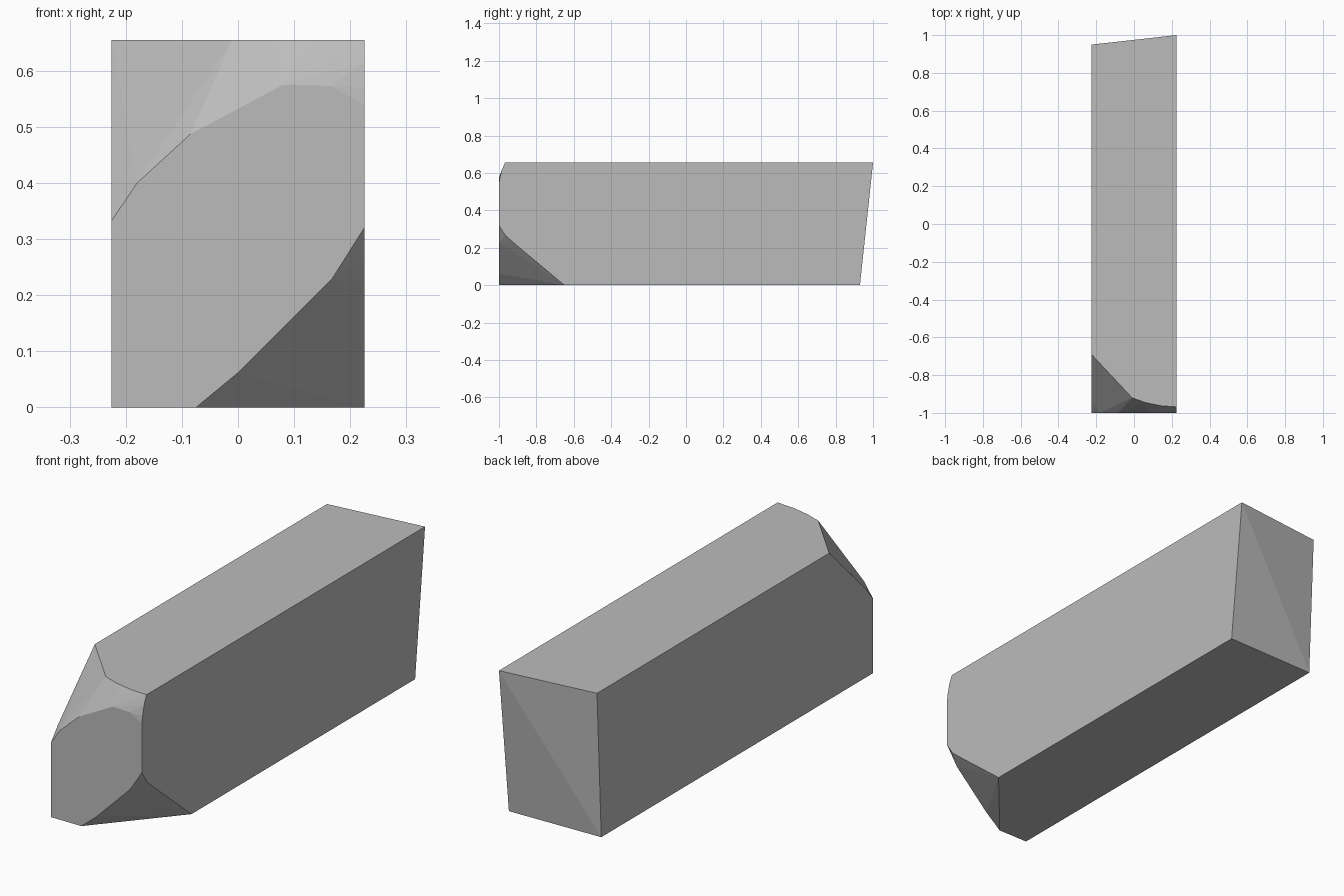
import bpy
import bmesh
import math

# Remove the default object
default = bpy.data.objects.get("Cube")
if default:
    bpy.data.objects.remove(default, do_unlink=True)

# Main dimensions of the beam
side = 0.225
height = 0.655
front = -1.0


def make_material(name, colour):
    mat = bpy.data.materials.new(name)
    mat.use_nodes = True
    mat.diffuse_color = colour
    mat.node_tree.nodes["Principled BSDF"].inputs["Base Color"].default_value = colour
    return mat


def on_top(outline):
    return [(x, y, height) for x, y in outline]


def on_front(outline):
    return [(x, front, z) for x, z in outline]


def on_side(x, outline):
    return [(x, y, z) for y, z in outline]


# Slanted, slightly twisted rear end
rear_end = [(side, 1.0, height), (-side, 0.95, height),
            (side, 0.93, 0), (-side, 0.92, 0)]

# Broken upper front edge, deepest at the -x corner
upper_chip = (
    on_top([(-side, -0.69), (-0.01, -0.92), (0.06, -0.945),
            (0.14, -0.962), (side, -0.968)])
    + on_front([(-side, 0.333), (-0.18, 0.4), (-0.085, 0.487),
                (0.08, 0.575), (0.165, 0.573), (side, 0.54)])
    + on_side(-side, [(-0.95, 0.395)])
    + on_side(side, [(-0.985, 0.615), (-0.996, 0.57)])
)

# Broken lower front corner on the +x side
lower_chip = (
    on_front([(-side, 0), (-0.075, 0), (0, 0.062), (0.168, 0.23), (side, 0.32)])
    + on_side(side, [(-0.965, 0.265), (-0.91, 0.217), (-0.65, 0)])
)

# The beam is the convex body spanned by its ends
bm = bmesh.new()
for point in rear_end + upper_chip + lower_chip:
    bm.verts.new(point)
bmesh.ops.convex_hull(bm, input=bm.verts[:])
bmesh.ops.dissolve_limit(bm, angle_limit=math.radians(0.4),
                         verts=bm.verts[:], edges=bm.edges[:])
bmesh.ops.recalc_face_normals(bm, faces=bm.faces[:])

mesh = bpy.data.meshes.new("chipped_beam")
bm.to_mesh(mesh)
bm.free()
mesh.materials.append(make_material("plain grey", (0.5, 0.5, 0.5, 1)))
beam = bpy.data.objects.new("chipped_beam", mesh)
bpy.context.collection.objects.link(beam)
